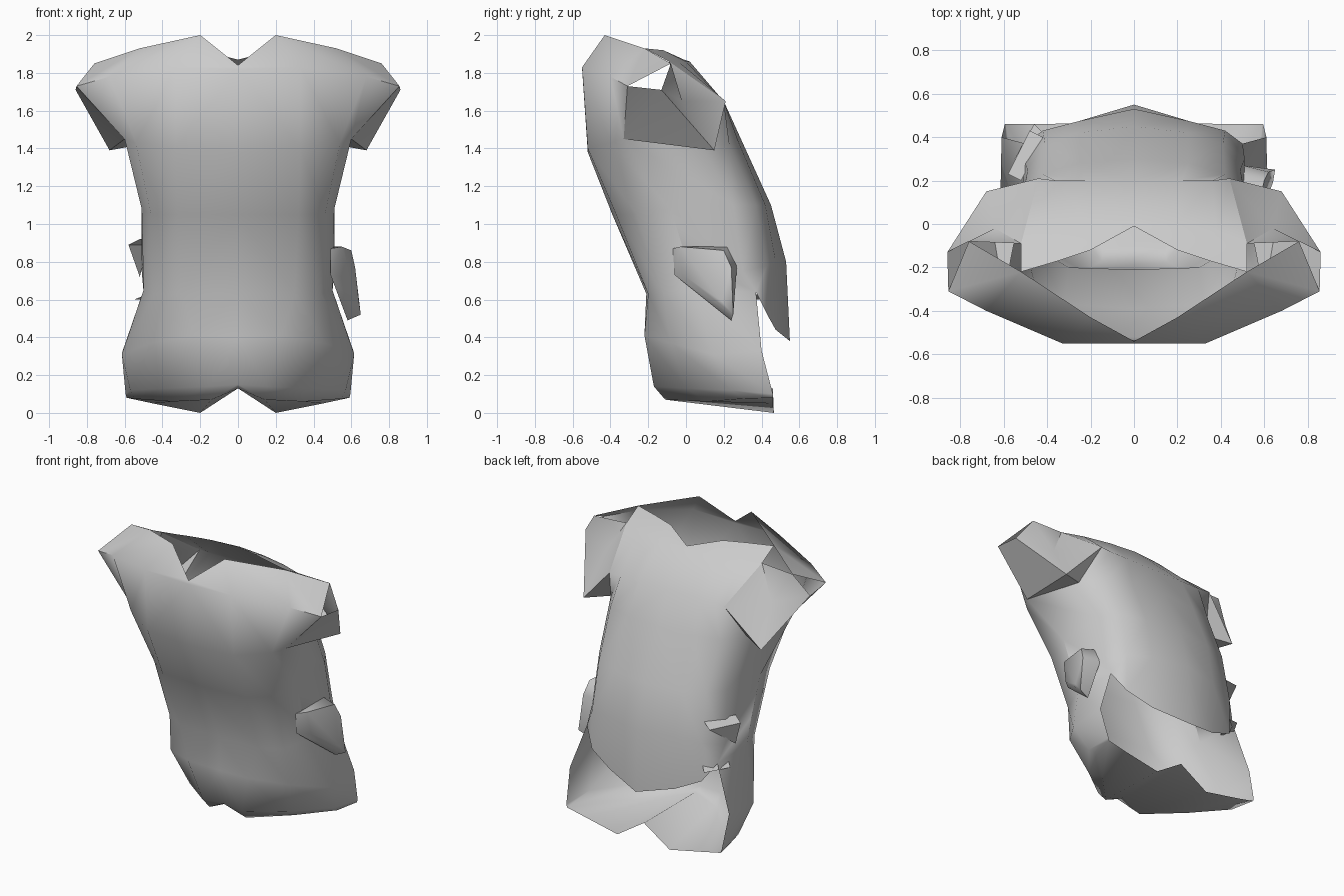
import bpy, bmesh
from math import radians

if "Cube" in bpy.data.objects:
    bpy.data.objects.remove(bpy.data.objects["Cube"])


def finish(name, bm, mirror=True, angle=50):
    bmesh.ops.remove_doubles(bm, verts=bm.verts, dist=0.002)
    bmesh.ops.recalc_face_normals(bm, faces=bm.faces)
    me = bpy.data.meshes.new(name)
    bm.to_mesh(me)
    bm.free()
    ob = bpy.data.objects.new(name, me)
    bpy.context.collection.objects.link(ob)
    if mirror:
        m = ob.modifiers.new("Mirror", 'MIRROR')
        m.use_clip = True
    bpy.ops.object.select_all(action='DESELECT')
    ob.select_set(True)
    bpy.context.view_layer.objects.active = ob
    bpy.ops.object.shade_smooth_by_angle(angle=radians(angle))
    return ob


def add_face(bm, pts):
    bm.faces.new([bm.verts.new(p) for p in pts])


def grid(bm, rows):
    """Skin a sheet over rows of points."""
    vs = [[bm.verts.new(p) for p in r] for r in rows]
    for a, b in zip(vs, vs[1:]):
        for i in range(len(a) - 1):
            bm.faces.new((a[i], a[i + 1], b[i + 1], b[i]))


# half of the front, from neckline to hem, centre outwards
front = [
    [(0, -.54, 1.84), (.2, -.43, 2.0), (.52, -.22, 1.93), (.76, -.08, 1.85)],
    [(0, -.55, 1.82), (.33, -.55, 1.83), (.68, -.4, 1.78), (.855, -.31, 1.73)],
    [(0, -.52, 1.38), (.33, -.52, 1.4), (.54, -.4, 1.43), (.6, -.33, 1.45)],
    [(0, -.39, 1.05), (.32, -.37, 1.05), (.46, -.26, 1.05), (.51, -.08, 1.08)],
    [(0, -.21, .63), (.3, -.2, .63), (.44, -.12, .63), (.5, .05, .65)],
    [(0, -.21, .4), (.23, -.22, .41), (.46, -.08, .37), (.615, .14, .31)],
    [(0, -.16, .15), (.15, -.17, .14), (.37, 0, .13), (.57, .24, .12)],
    [(0, -.1, .13), (.14, -.11, .07), (.35, .11, .06), (.55, .3, .075)],
]
# half of the back, from collar to the cut lower edge
back = [
    [(0, -.01, 1.87), (.2, -.12, 1.92), (.35, -.17, 1.925), (.52, -.22, 1.93)],
    [(0, .02, 1.86), (.2, 0, 1.86), (.38, -.04, 1.86), (.52, -.09, 1.86)],
    [(0, .2, 1.65), (.22, .2, 1.65), (.36, .2, 1.65), (.44, .21, 1.65)],
    [(0, .3, 1.43), (.25, .28, 1.43), (.42, .23, 1.42), (.52, .08, 1.42)],
    [(0, .45, 1.1), (.25, .42, 1.1), (.41, .37, 1.1), (.49, .25, 1.1)],
    [(0, .53, .8), (.25, .475, .8), (.42, .43, .78), (.51, .3, .75)],
    [(0, .55, .38), (.25, .475, .44), (.42, .43, .52), (.5, .37, .64)],
]

# torso shell
bm = bmesh.new()
grid(bm, front)
grid(bm, back)
# side wall, from armpit to hem
waist_side = (.5, 0, .82)
grid(bm, [[front[2][3], back[3][3]], [front[3][3], back[4][3]], [waist_side, back[5][3]],
          [front[4][3], back[6][3]], [front[5][3], (.61, .40, .33)],
          [front[6][3], (.595, .46, .1)], [front[7][3], (.59, .46, .08)]])
add_face(bm, (front[3][3], waist_side, front[4][3]))
# two-lobed bottom panel
grid(bm, [front[7], [(0, .46, .13), (.2, .465, 0), (.45, .46, .05), (.59, .46, .08)]])
finish("torso_shell", bm, angle=75)

# open sleeve flap: outer side, underside and slightly sunken rear panel
armpit, tip, low = front[2][3], (.86, -.13, 1.71), (.68, .15, 1.39)
rear, top, cuff_front, cuff_top = back[2][3], back[1][3], front[1][3], front[0][3]
side = back[3][3]
bm = bmesh.new()
for pts in ((armpit, tip, cuff_front), (armpit, low, tip), (armpit, low, side),
            (low, rear, side)):
    add_face(bm, pts)
rim = [rear, top, cuff_top, tip, low]
for a, b in zip(rim, rim[1:] + rim[:1]):
    add_face(bm, (a, b, (.64, -.02, 1.65)))
finish("sleeve_flap", bm, angle=40)

# pouch on the right hip
bm = bmesh.new()
for p in [(.49, -.07, .87), (.49, -.06, .73), (.49, .22, .88), (.5, .27, .78),
          (.55, -.03, .88), (.56, .0, .72), (.6, .2, .86), (.62, .24, .77),
          (.58, .24, .49), (.65, .25, .52), (.64, .19, .59)]:
    bm.verts.new(p)
bmesh.ops.convex_hull(bm, input=bm.verts)
bmesh.ops.delete(bm, geom=[v for v in bm.verts if not v.link_faces], context='VERTS')
finish("side_pouch", bm, mirror=False, angle=60)

# small tabs on the left hip
bm = bmesh.new()
for pts in (((-.58, .23, .89), (-.52, .2, .92), (-.42, .4, .92), (-.48, .43, .89)),
            ((-.58, .23, .89), (-.52, .2, .72), (-.48, .43, .89)),
            ((-.55, .3, .6), (-.5, .25, .62), (-.42, .42, .63), (-.46, .46, .6))):
    add_face(bm, pts)
finish("left_tabs", bm, mirror=False, angle=30)
